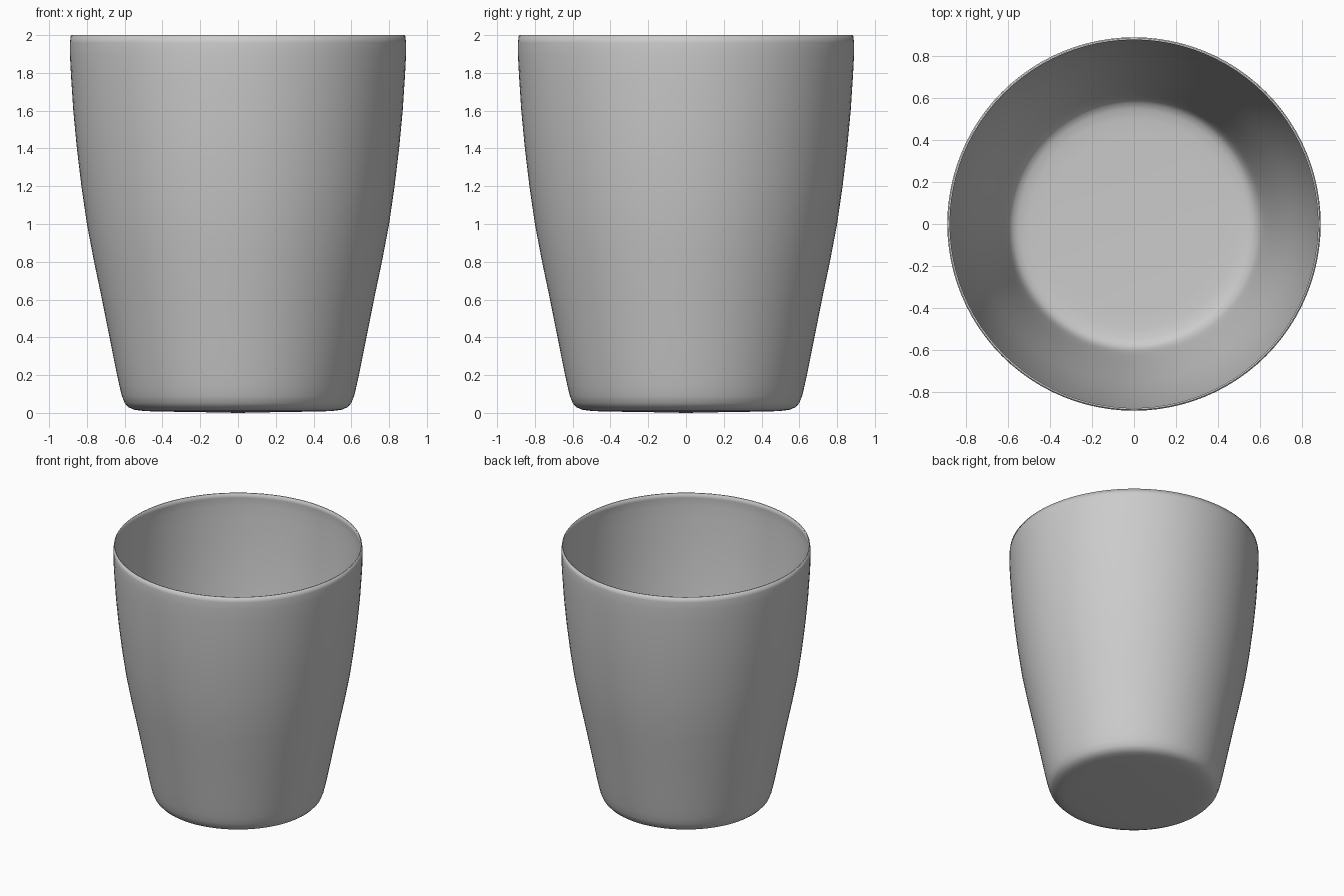
import bpy, bmesh, math

if "Cube" in bpy.data.objects:
    bpy.data.objects.remove(bpy.data.objects["Cube"])

SIDES = 96

# Outer profile (radius, height): base, rounded heel, tapered wall, rim
profile = [(0.25, 0.005), (0.42, 0.007), (0.50, 0.01), (0.55, 0.017), (0.58, 0.03),
           (0.60, 0.052), (0.615, 0.09), (0.627, 0.14), (0.64, 0.20), (0.66, 0.30),
           (0.68, 0.40), (0.72, 0.60), (0.762, 0.80), (0.80, 1.00), (0.829, 1.20),
           (0.853, 1.40), (0.872, 1.60), (0.885, 1.80), (0.89, 1.90), (0.89, 1.96),
           (0.885, 2.00)]


def lathe(name, points):
    bm = bmesh.new()
    rings = []
    for r, z in points:
        rings.append([bm.verts.new((r * math.cos(2 * math.pi * i / SIDES),
                                    r * math.sin(2 * math.pi * i / SIDES), z))
                      for i in range(SIDES)])
    # Wall quads
    for a, b in zip(rings, rings[1:]):
        for i in range(SIDES):
            j = (i + 1) % SIDES
            bm.faces.new((a[i], a[j], b[j], b[i]))
    # Closed base
    centre = bm.verts.new((0, 0, points[0][1] - 0.005))
    for i in range(SIDES):
        bm.faces.new((centre, rings[0][(i + 1) % SIDES], rings[0][i]))
    for f in bm.faces:
        f.smooth = True
    mesh = bpy.data.meshes.new(name)
    bm.to_mesh(mesh)
    bm.free()
    obj = bpy.data.objects.new(name, mesh)
    bpy.context.collection.objects.link(obj)
    return obj


# Thin-walled open cup
cup = lathe("cup", profile)
shell = cup.modifiers.new("wall_thickness", 'SOLIDIFY')
shell.thickness = 0.008
shell.offset = -1
